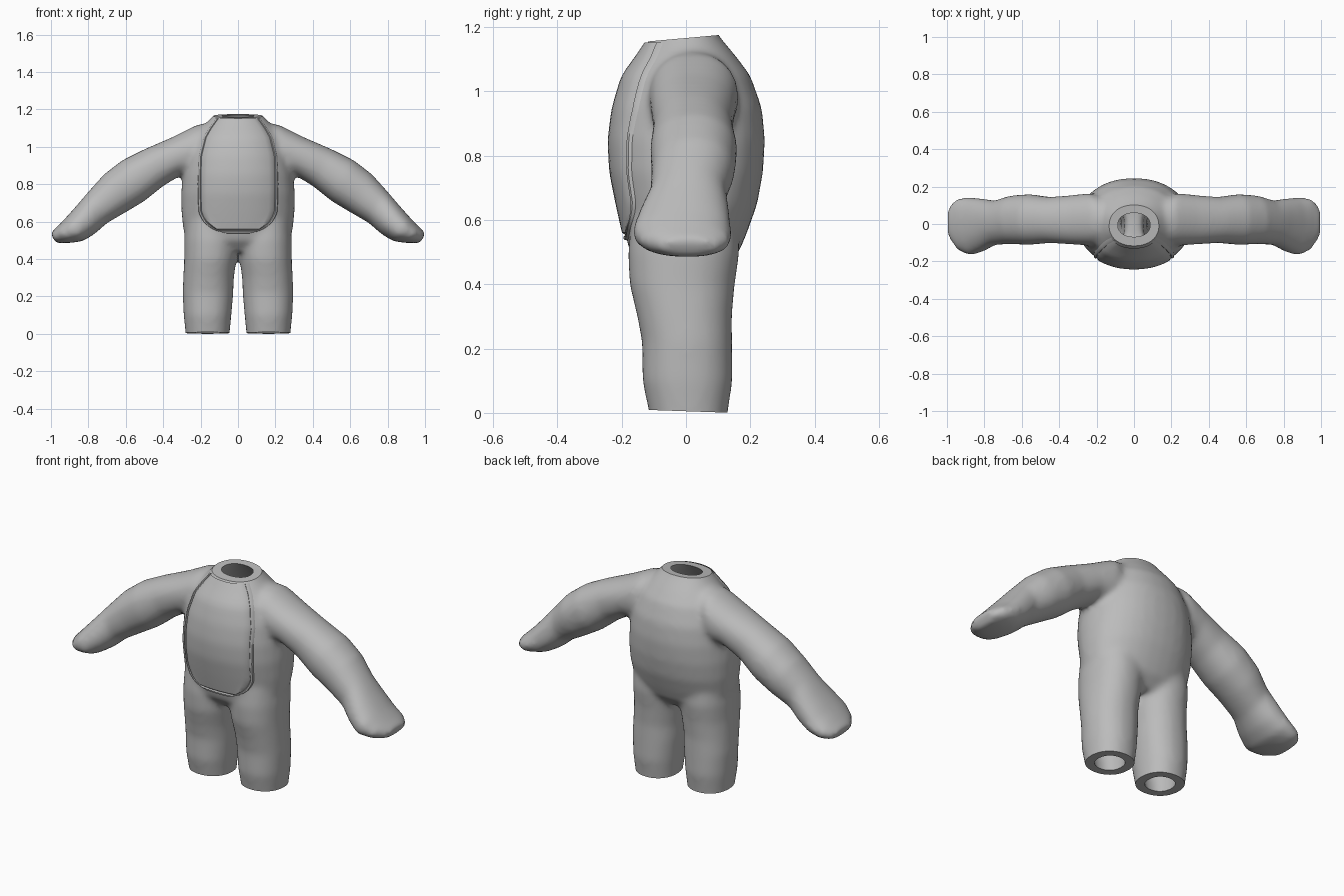
import bpy, bmesh, math
from mathutils import Vector, Matrix
from mathutils.bvhtree import BVHTree

if "Cube" in bpy.data.objects:
    bpy.data.objects.remove(bpy.data.objects["Cube"])

WALL = 0.045
grey = bpy.data.materials.new("soft grey")
grey.diffuse_color = (0.5, 0.5, 0.5, 1)
grey.use_nodes = True
grey.node_tree.nodes["Principled BSDF"].inputs["Base Color"].default_value = grey.diffuse_color


def add_object(name, bm):
    me = bpy.data.meshes.new(name)
    bmesh.ops.recalc_face_normals(bm, faces=bm.faces)
    bm.to_mesh(me)
    bm.free()
    ob = bpy.data.objects.new(name, me)
    bpy.context.collection.objects.link(ob)
    return ob


def bake(ob):
    dg = bpy.context.evaluated_depsgraph_get()
    me = bpy.data.meshes.new_from_object(ob.evaluated_get(dg))
    ob.modifiers.clear()
    ob.data = me


def loft(bm, sections, inset, n=32, power=0.92):
    """Closed tube through oval sections given as (centre, half axis, half axis)."""
    rings = []
    for c, u, v in sections:
        u = u * max(1 - inset / u.length, 0.35)
        v = v * max(1 - inset / v.length, 0.35)
        ring = []
        for i in range(n):
            a = 2 * math.pi * i / n
            co, si = math.cos(a), math.sin(a)
            co = math.copysign(abs(co) ** power, co)
            si = math.copysign(abs(si) ** power, si)
            ring.append(bm.verts.new(c + u * co + v * si))
        rings.append(ring)
    for a, b in zip(rings, rings[1:]):
        for i in range(n):
            j = (i + 1) % n
            bm.faces.new((a[i], a[j], b[j], b[i]))
    bm.faces.new(rings[0])
    bm.faces.new(rings[-1])


def level(z, x0, x1, y0, y1):
    return (Vector(((x0 + x1) / 2, (y0 + y1) / 2, z)),
            Vector(((x1 - x0) / 2, 0, 0)), Vector((0, (y1 - y0) / 2, 0)))


def slanted(side, tx, tz, bx, bz, y0, y1):
    return (Vector((side * (tx + bx) / 2, (y0 + y1) / 2, (tz + bz) / 2)),
            Vector((side * (tx - bx) / 2, 0, (tz - bz) / 2)), Vector((0, (y1 - y0) / 2, 0)))


# torso: height, half width, front, back
TORSO = [(.44, .20, -.12, .11), (.50, .275, -.175, .165), (.56, .293, -.19, .19),
         (.65, .303, -.21, .222), (.75, .305, -.23, .24), (.85, .295, -.235, .246),
         (.95, .275, -.222, .236), (1.05, .235, -.192, .20), (1.11, .185, -.148, .155),
         (1.17, .13, -.108, .105), (1.22, .095, -.08, .075)]
# leg: height, inner x, outer x, front, back
LEG = [(-.06, .05, .275, -.105, .125), (.0, .045, .28, -.115, .13), (.1, .035, .291, -.136, .145),
       (.22, .025, .296, -.137, .144), (.3, .022, .293, -.152, .143), (.4, .008, .288, -.176, .152),
       (.5, .002, .288, -.181, .167), (.6, .02, .28, -.17, .16)]
# arm: top x z, bottom x z, front, back
ARM = [(.06, 1.14, .12, .86, -.10, .12), (.22, 1.118, .26, .845, -.115, .165),
       (.345, 1.055, .31, .845, -.11, .155), (.5, .988, .40, .79, -.102, .145),
       (.62, .928, .50, .71, -.112, .16), (.715, .855, .60, .65, -.108, .152),
       (.79, .772, .70, .592, -.112, .125), (.86, .69, .765, .535, -.148, .137),
       (.92, .622, .83, .495, -.17, .142), (.97, .57, .91, .485, -.14, .14),
       (1.003, .54, .975, .485, -.075, .095)]


def body_form(name, inset):
    bm = bmesh.new()
    torso, arm = TORSO, ARM
    if inset:
        torso = [(.5, .2, -.14, .13)] + TORSO[2:]
        arm = ARM[:-1]
    loft(bm, [level(z, -w, w, f, b) for z, w, f, b in torso], inset)
    for s in (-1, 1):
        loft(bm, [level(z, *sorted((s * a, s * b)), f, k) for z, a, b, f, k in LEG], inset)
        loft(bm, [slanted(s, *row) for row in arm], inset)
    ob = add_object(name, bm)
    m = ob.modifiers.new("blend", 'REMESH')
    m.mode = 'VOXEL'
    m.voxel_size = 0.014
    m = ob.modifiers.new("soften", 'SMOOTH')
    m.factor = 0.5
    m.iterations = 12
    bake(ob)
    return ob


def block(name, centre, size, tilt):
    bm = bmesh.new()
    bmesh.ops.create_cube(bm, size=1, matrix=Matrix.Translation(centre)
                          @ Matrix.Rotation(tilt, 4, 'X') @ Matrix.Diagonal((*size, 1)))
    return add_object(name, bm)


# hollow body with open neck and leg ends
body = body_form("suit_body", 0)
cutters = [body_form("hollow_cutter", WALL),
           block("neck_cutter", (0, -.02, 1.165 + .2), (.6, .6, .4), math.atan(.09)),
           block("hem_cutter", (0, 0, .005 - .2), (1, 1, .4), -.035)]
for cutter in cutters:
    cutter.hide_render = True
    m = body.modifiers.new("cut", 'BOOLEAN')
    m.operation = 'DIFFERENCE'
    m.solver = 'EXACT'
    m.object = cutter
    bake(body)
for cutter in cutters:
    bpy.data.objects.remove(cutter)


def interp(table, t):
    for (a, p), (b, q) in zip(table, table[1:]):
        if t <= b:
            return p + (q - p) * max(0, (t - a) / (b - a))
    return table[-1][1]


# belly panel: half width by height, and raised seam profile by distance from the edge
OUTLINE = [(.535, .05), (.545, .10), (.565, .148), (.60, .188), (.65, .213), (.80, .217),
           (.95, .213), (1.05, .188), (1.10, .16), (1.152, .122)]
SEAM = [(0, -.006), (.004, .009), (.013, .009), (.018, .001), (.026, .01)]
EDGE = [0, .004, .013, .018, .026]

bm = bmesh.new()
bm.from_mesh(body.data)
tree = BVHTree.FromBMesh(bm)
bm.free()
heights = [.535 + d for d in EDGE] + [.575 + (1.152 - .575) * i / 28 for i in range(29)]
bm = bmesh.new()
rows = []
for z in heights:
    w = interp(OUTLINE, z)
    half = [w - d for d in EDGE] + [(w - .026) * (1 - i / 8) for i in range(1, 9)]
    row = []
    for x in half + [-x for x in reversed(half[:-1])]:
        hit = tree.ray_cast(Vector((x, -1, z)), Vector((0, 1, 0)))[0]
        y = hit.y if hit else -.09
        d = min(w - abs(x), z - .535)
        row.append(bm.verts.new((x, y - interp(SEAM, d), z)))
    rows.append(row)
for a, b in zip(rows, rows[1:]):
    for i in range(len(a) - 1):
        bm.faces.new((a[i], a[i + 1], b[i + 1], b[i]))
panel = add_object("belly_panel", bm)
# make the panel face forward
if sum(p.normal.y * p.area for p in panel.data.polygons) > 0:
    panel.data.flip_normals()

for ob in (body, panel):
    ob.data.materials.clear()
    ob.data.materials.append(grey)
    for p in ob.data.polygons:
        p.material_index = 0
    bpy.ops.object.select_all(action='DESELECT')
    ob.select_set(True)
    bpy.context.view_layer.objects.active = ob
    bpy.ops.object.shade_smooth_by_angle(angle=math.radians(40))
